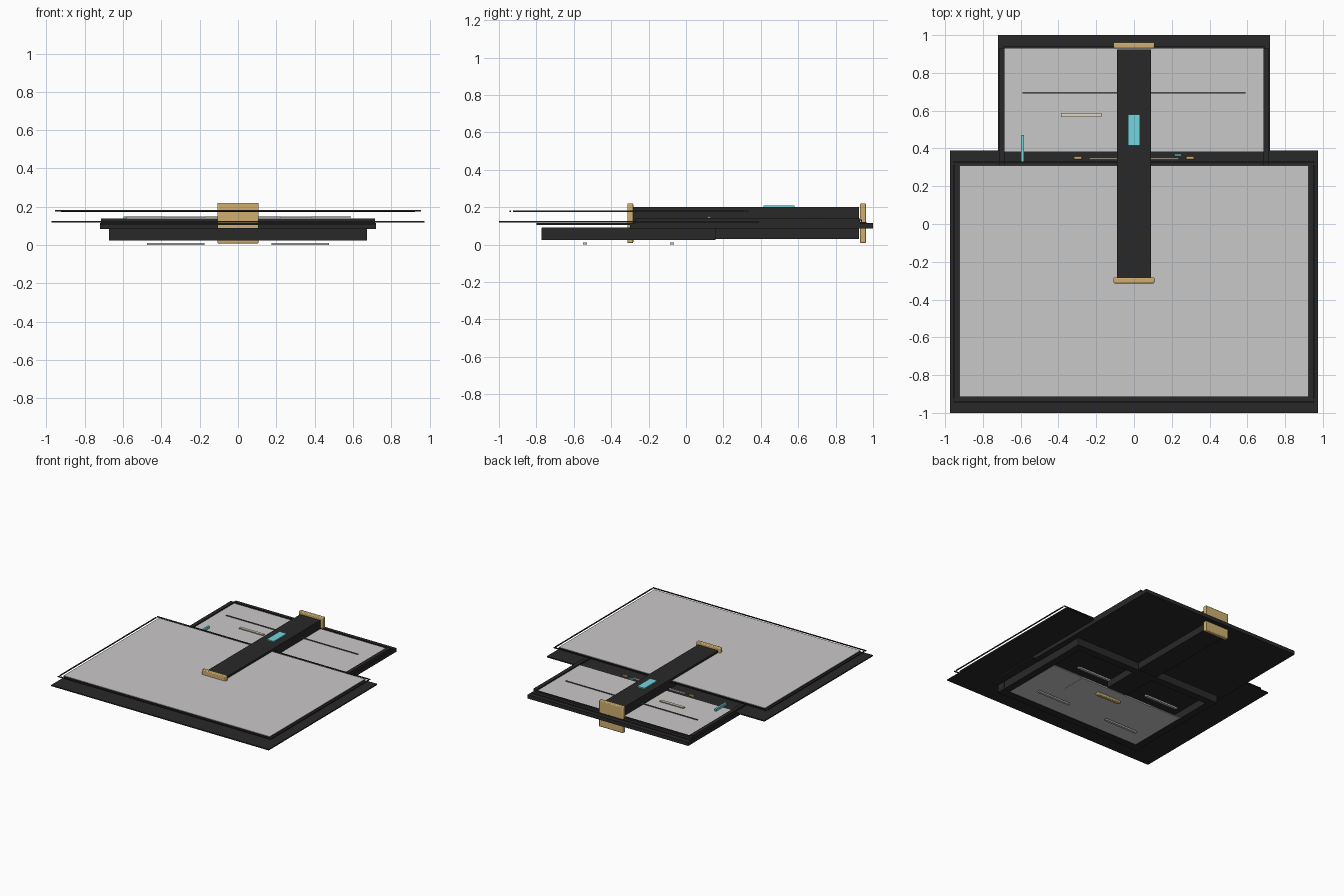
import bpy

if "Cube" in bpy.data.objects:
    bpy.data.objects.remove(bpy.data.objects["Cube"])


def material(name, r, g, b):
    m = bpy.data.materials.new(name)
    m.diffuse_color = (r, g, b, 1)
    m.use_nodes = True
    m.node_tree.nodes["Principled BSDF"].inputs["Base Color"].default_value = m.diffuse_color
    return m


DARK = material("charcoal", 0.022, 0.022, 0.023)
GREY = material("light_grey", 0.59, 0.58, 0.58)
MID = material("mid_grey", 0.17, 0.17, 0.17)
GOLD = material("brass", 0.63, 0.43, 0.16)
CYAN = material("cyan", 0.17, 0.66, 0.74)
CREAM = material("cream", 0.72, 0.67, 0.55)


def box(name, x, y, z, mat, bevel=0.0):
    """Box from (min, max) ranges along each axis."""
    bpy.ops.mesh.primitive_cube_add(size=1, location=[(a + b) / 2 for a, b in (x, y, z)])
    o = bpy.context.object
    o.name = name
    o.scale = [b - a for a, b in (x, y, z)]
    bpy.ops.object.transform_apply(location=False, rotation=False, scale=True)
    o.data.materials.append(mat)
    if bevel:
        mod = o.modifiers.new("bevel", 'BEVEL')
        mod.width, mod.segments = bevel, 2
        bpy.ops.object.shade_smooth_by_angle()
    return o


def ring(name, x, y, z, wall, mat, gap=0.0):
    """Rectangular frame of four bars, with optional gaps at the side bar ends."""
    box(name + "_front", (-x, x), (y[0], y[0] + wall), z, mat)
    box(name + "_back", (-x, x), (y[1] - wall, y[1]), z, mat)
    for side, s in (("left", -1), ("right", 1)):
        xs = sorted((s * x, s * (x - wall)))
        box(f"{name}_{side}", xs, (y[0] + wall + gap, y[1] - wall - gap), z, mat)


# Large lid plate, with a floating sheet and a thin rod frame around it
box("lid_plate", (-0.975, 0.975), (-1, 0.39), (0.117, 0.126), DARK)
box("sheet_backing", (-0.925, 0.925), (-0.916, 0.311), (0.173, 0.18), DARK)
box("sheet", (-0.924, 0.924), (-0.914, 0.309), (0.18, 0.183), GREY)
ring("rod_frame", 0.955, (-0.944, 0.332), (0.175, 0.182), 0.008, DARK, 0.012)

# Sliding base plate with rails
box("base_plate", (-0.72, 0.72), (-0.8, 1), (0.105, 0.115), DARK)
box("base_underplate", (-0.72, 0.72), (-0.3, 1), (0.085, 0.105), DARK)
box("rear_panel", (-0.69, 0.69), (0.385, 0.935), (0.115, 0.13), GREY)
box("rear_bar_step", (-0.71, 0.71), (0.93, 0.965), (0.115, 0.122), DARK)
for s in (-1, 1):
    box("side_rail", sorted((s * 0.685, s * 0.715)), (-0.27, 0.93), (0.115, 0.14), DARK)
box("front_sill", (-0.69, 0.69), (-0.27, -0.24), (0.115, 0.14), DARK)
box("rear_sill", (-0.69, 0.69), (0.928, 0.94), (0.115, 0.135), DARK)

# Open tray underneath, half closed by a floor panel
ring("tray", 0.672, (-0.77, 0.157), (0.025, 0.09), 0.06, DARK)
for s in (-1, 1):
    for yy in (-0.735, 0.12):
        box("tray_corner", sorted((s * 0.615, s * 0.674)), (yy - 0.037, yy + 0.037),
            (0.024, 0.088), DARK)
box("floor_panel", (-0.615, 0.615), (-0.712, -0.2), (0.028, 0.036), GREY)
box("floor_patch", (-0.33, 0.33), (-0.41, -0.2), (0.025, 0.028), GREY)
for s in (-1, 1):
    for yy in (-0.54, -0.075):
        box("foot", sorted((s * 0.175, s * 0.475)), (yy - 0.01, yy + 0.01),
            (0.0, 0.012), GREY)

# Long central beam above and below, with brass end caps
box("beam_top", (-0.09, 0.09), (-0.285, 0.925), (0.115, 0.2), DARK)
box("beam_bottom", (-0.09, 0.09), (-0.2, 0.925), (0.03, 0.09), DARK)
for yy in (-0.298, 0.946):
    box("end_cap", (-0.108, 0.108), (yy - 0.016, yy + 0.016), (0.008, 0.22), GOLD, 0.006)
box("beam_window", (-0.033, 0.031), (0.415, 0.58), (0.2, 0.209), CYAN)

# Small details on the rear panel and lid edge
box("rear_line", (-0.59, 0.59), (0.692, 0.698), (0.143, 0.15), MID)
box("label_strip", (-0.387, -0.173), (0.566, 0.588), (0.141, 0.149), CREAM)
box("hidden_strip", (0.22, 0.385), (0.115, 0.13), (0.141, 0.149), CREAM)
box("side_marker", (-0.598, -0.583), (0.33, 0.47), (0.13, 0.148), CYAN)
box("small_marker", (0.214, 0.252), (0.36, 0.371), (0.126, 0.136), CYAN)
box("hinge_line", (-0.235, 0.235), (0.341, 0.349), (0.126, 0.136), CREAM)
for s in (-1, 1):
    box("hinge_pin", (s * 0.297 - 0.021, s * 0.297 + 0.021), (0.342, 0.358),
        (0.126, 0.14), GOLD, 0.003)
